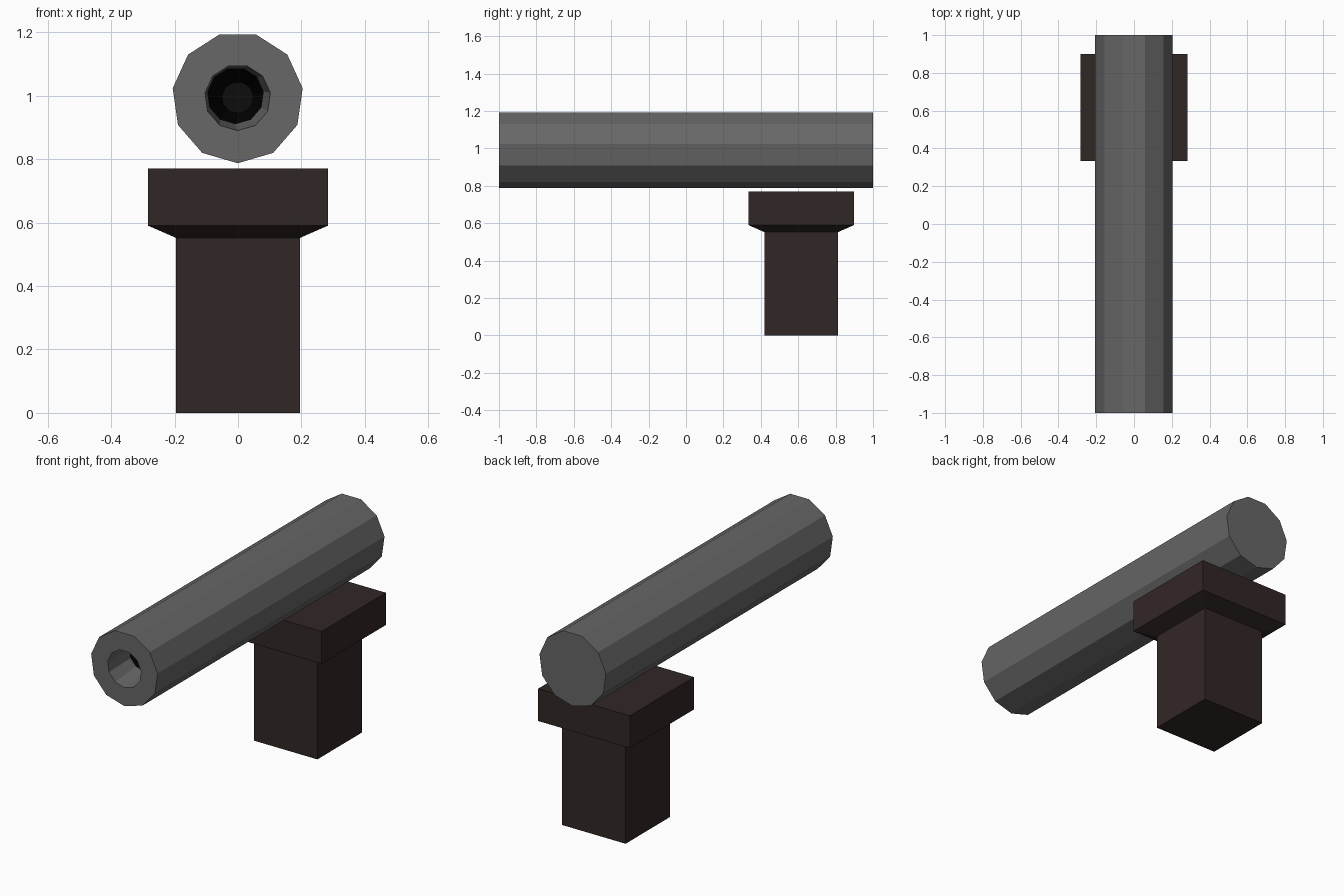
import bpy
import bmesh
import math

cube = bpy.data.objects.get("Cube")
if cube:
    bpy.data.objects.remove(cube, do_unlink=True)


def material(name, colour):
    mat = bpy.data.materials.new(name)
    mat.use_nodes = True
    mat.diffuse_color = (*colour, 1)
    mat.node_tree.nodes["Principled BSDF"].inputs["Base Color"].default_value = (*colour, 1)
    return mat


grey = material("gunmetal grey", (0.135, 0.135, 0.135))
brown = material("dark brown", (0.031, 0.020, 0.019))
black = material("bore black", (0.001, 0.001, 0.001))
soot = material("soot", (0.004, 0.004, 0.004))


def loft(name, rings, mats, slots=None):
    """Skin a list of closed point rings and cap both ends."""
    bm = bmesh.new()
    loops = [[bm.verts.new(p) for p in ring] for ring in rings]
    n = len(loops[0])
    for k, (a, b) in enumerate(zip(loops, loops[1:])):
        for i in range(n):
            j = (i + 1) % n
            face = bm.faces.new((a[i], a[j], b[j], b[i]))
            face.material_index = slots[k] if slots else 0
    bm.faces.new(loops[0])
    end = bm.faces.new(loops[-1])
    end.material_index = slots[-1] if slots else 0
    bmesh.ops.recalc_face_normals(bm, faces=bm.faces)
    mesh = bpy.data.meshes.new(name)
    bm.to_mesh(mesh)
    bm.free()
    for mat in mats:
        mesh.materials.append(mat)
    obj = bpy.data.objects.new(name, mesh)
    bpy.context.collection.objects.link(obj)
    return obj


def circle(y, radius, x=-0.001, z=0.994, sides=11):
    """Upright ring with one corner pointing straight down."""
    angles = [math.tau * i / sides for i in range(sides)]
    return [(x + radius * math.sin(a), y, z - radius * math.cos(a)) for a in angles]


def square(z, half, y=0.616):
    return [(sx * half, y + sy * half, z) for sx, sy in ((-1, -1), (1, -1), (1, 1), (-1, 1))]


# Barrel: closed back, flat muzzle, tapering bore with a dark offset throat
loft("barrel",
     [circle(1, 0.207), circle(-1, 0.207), circle(-1, 0.104),
      circle(-0.82, 0.09, x=-0.008, z=1.0), circle(-0.5, 0.05)],
     [grey, black, soot], [0, 0, 0, 1, 2])

# Post: square stem flaring into a wide cap
loft("support_post",
     [square(0, 0.196), square(0.552, 0.196), square(0.59, 0.283), square(0.77, 0.283)],
     [brown])
